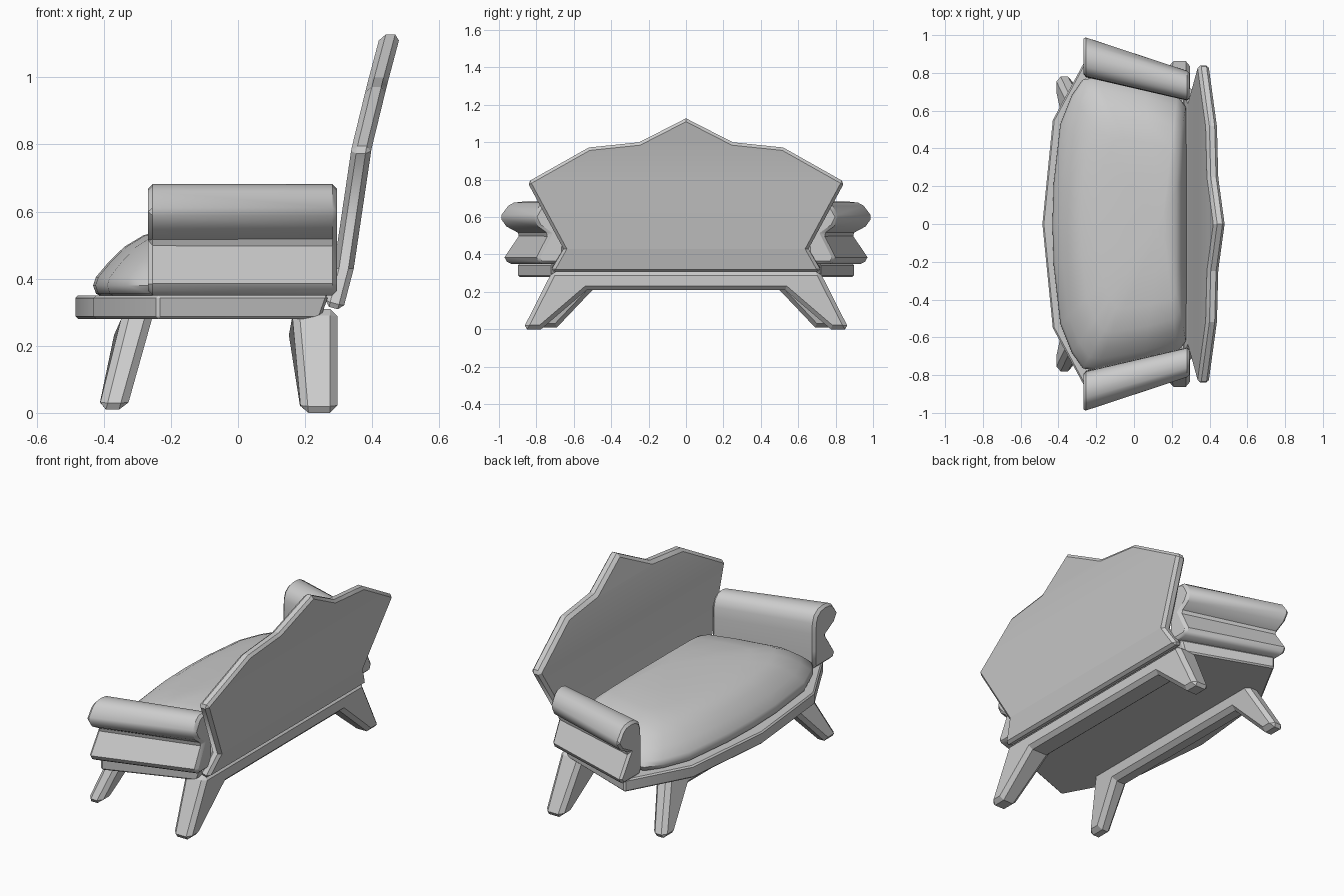
import bpy, bmesh, math
from mathutils import Vector

if "Cube" in bpy.data.objects:
    bpy.data.objects.remove(bpy.data.objects["Cube"])


def loft(name, rings, bevel=0.0, limit=40, smooth=30):
    """Join equal-length rings of points into a closed solid."""
    bm = bmesh.new()
    vs = [[bm.verts.new(p) for p in r] for r in rings]
    n = len(vs[0])
    for a, b in zip(vs, vs[1:]):
        for i in range(n):
            j = (i + 1) % n
            bm.faces.new((a[i], a[j], b[j], b[i]))
    bm.faces.new(vs[0])
    bm.faces.new(vs[-1])
    bmesh.ops.recalc_face_normals(bm, faces=bm.faces)
    mesh = bpy.data.meshes.new(name)
    bm.to_mesh(mesh)
    bm.free()
    ob = bpy.data.objects.new(name, mesh)
    bpy.context.collection.objects.link(ob)
    bpy.ops.object.select_all(action='DESELECT')
    bpy.context.view_layer.objects.active = ob
    ob.select_set(True)
    if bevel:
        m = ob.modifiers.new("edge", 'BEVEL')
        m.width = bevel
        m.segments = 1
        m.limit_method = 'ANGLE'
        m.angle_limit = math.radians(limit)
        bpy.ops.object.modifier_apply(modifier=m.name)
    bpy.ops.object.shade_smooth_by_angle(angle=math.radians(smooth))
    return ob


def mirrored(half, axis):
    """Mirror a half outline; points with zero on the axis stay single."""
    flip = [tuple(-c if k == axis else c for k, c in enumerate(p))
            for p in reversed(half) if abs(p[axis]) > 1e-6]
    return half + flip


def lerp(x, table):
    for (a, u), (b, v) in zip(table, table[1:]):
        if x <= b:
            break
    return u + (v - u) * (x - a) / (b - a)


# Seat base with pointed front and slanted rear edge
base = mirrored([(-0.485, 0), (-0.43, 0.55), (-0.24, 0.9), (0.27, 0.72)], 1)
loft("seat_base", [[(x if x < 0 else x - 0.025, y, 0.28) for x, y in base],
                   [(x, y, 0.35) for x, y in base]], 0.008)

# Domed seat cushion, fullest toward the backrest
plan = mirrored([(-0.432, 0), (-0.425, 0.22), (-0.39, 0.53), (-0.33, 0.68),
                 (-0.27, 0.765), (-0.2, 0.775), (0.05, 0.73), (0.23, 0.68),
                 (0.275, 0.62), (0.28, 0.3), (0.28, 0.0)], 1)
rings = []
for s, z in [(0.95, 0.345), (0.985, 0.355), (1, 0.38), (0.985, 0.405), (0.92, 0.45),
             (0.84, 0.495), (0.74, 0.53), (0.58, 0.55), (0.35, 0.562), (0.1, 0.567)]:
    rings.append([(0.15 + (x - 0.15) * s, y * s, z) for x, y in plan])
loft("seat_cushion", rings, smooth=50)

# Scrolled arms, tapering toward the back
arm = [(0.785, 0.35), (0.78, 0.45), (0.782, 0.55), (0.785, 0.61), (0.80, 0.65),
       (0.835, 0.675), (0.88, 0.682), (0.925, 0.677), (0.955, 0.66),
       (1.0, 0.60), (0.965, 0.55), (0.89, 0.51), (0.975, 0.385), (0.955, 0.35)]
for side, label in ((1, "left"), (-1, "right")):
    front = [(-0.268, side * y, z) for y, z in arm]
    rear = [(0.295, side * (0.65 + (y - 0.78) * 0.74), z) for y, z in arm]
    loft("arm_" + label, [front, rear], 0.014, 58, 35)

# Crested backrest, bent backward with height
crest = mirrored([(0, 1.128), (0.25, 1.0), (0.52, 0.972), (0.848, 0.787),
                  (0.655, 0.43), (0.725, 0.305)], 0)
bend = [(0.30, 0.281), (0.43, 0.315), (0.787, 0.368), (0.98, 0.415), (1.13, 0.455)]
back = loft("backrest", [[(t, y, z) for y, z in crest] for t in (-0.03, 0.03)], 0.016, 60, 20)
bm = bmesh.new()
bm.from_mesh(back.data)
for z in (0.43, 0.787, 0.98):
    bmesh.ops.bisect_plane(bm, geom=bm.verts[:] + bm.edges[:] + bm.faces[:],
                           plane_co=(0, 0, z), plane_no=(0, 0, 1))
for v in bm.verts:
    v.co.z -= 0.25 * (v.co.x - 0.03) if v.co.z < 0.35 else 0
    v.co.x += lerp(v.co.z, bend)
bmesh.ops.triangulate(bm, faces=[f for f in bm.faces if len(f.verts) > 4])
bm.to_mesh(back.data)
bm.free()


# Splayed leg frames: a cross rail and two legs in one bracket
def leg_frame(name, half, front_edge, rear_edge, bevel):
    outline = mirrored(half, 0)
    loft(name, [[(lerp(z, e), y, z) for y, z in outline]
                for e in (front_edge, rear_edge)], bevel, 50, 20)


leg_frame("back_legs",
          [(0.715, 0.31), (0.872, 0.0), (0.775, 0.0), (0.53, 0.21)],
          [(0, 0.188), (0.21, 0.155), (0.31, 0.16)],
          [(0, 0.296), (0.31, 0.296)], 0.022)
leg_frame("front_legs",
          [(0.64, 0.30), (0.79, 0.01), (0.69, 0.01), (0.5, 0.21)],
          [(0, -0.418), (0.22, -0.372), (0.31, -0.34)],
          [(0, -0.335), (0.31, -0.248)], 0.022)
